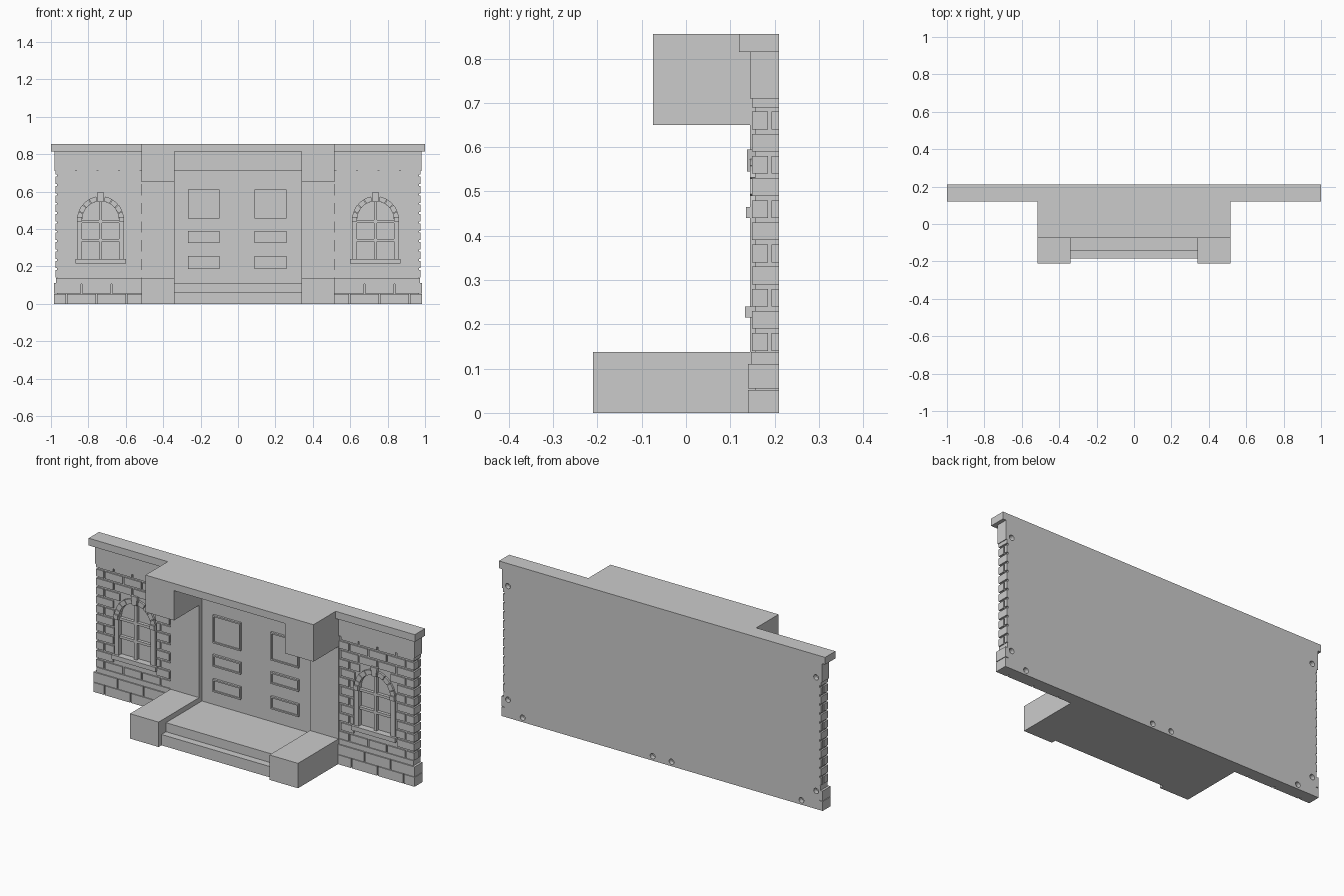
import bpy, bmesh, math
from mathutils import Matrix, Vector

if "Cube" in bpy.data.objects:
    bpy.data.objects.remove(bpy.data.objects["Cube"], do_unlink=True)

GREY = (0.6, 0.6, 0.6, 1)
stone = bpy.data.materials.new("grey stone")
stone.use_nodes = True
stone.diffuse_color = GREY
stone.node_tree.nodes["Principled BSDF"].inputs["Base Color"].default_value = GREY


def add_box(bm, x0, x1, y0, y1, z0, z1):
    mid = Vector((x0 + x1, y0 + y1, z0 + z1)) / 2
    size = Matrix.Diagonal((x1 - x0, y1 - y0, z1 - z0, 1))
    bmesh.ops.create_cube(bm, size=1, matrix=Matrix.Translation(mid) @ size)


def add_prism(bm, outline, y0, y1):
    """Extrude an x/z outline from y0 to y1."""
    face = bm.faces.new([bm.verts.new((x, y0, z)) for x, z in outline])
    top = bmesh.ops.extrude_face_region(bm, geom=[face])["geom"]
    bmesh.ops.translate(bm, vec=(0, y1 - y0, 0),
                        verts=[v for v in top if isinstance(v, bmesh.types.BMVert)])


def finish(name, bm):
    bmesh.ops.recalc_face_normals(bm, faces=bm.faces)
    mesh = bpy.data.meshes.new(name)
    bm.to_mesh(mesh)
    bm.free()
    mesh.materials.append(stone)
    obj = bpy.data.objects.new(name, mesh)
    bpy.context.collection.objects.link(obj)
    return obj


def boxes(name, items, mirror=False):
    bm = bmesh.new()
    for x0, x1, *rest in items:
        add_box(bm, x0, x1, *rest)
        if mirror:
            add_box(bm, -x1, -x0, *rest)
    return finish(name, bm)


BACK, FRONT, END = 0.21, 0.156, 0.967       # wall core limits
DOOR, INNER, OUTER = 0.34, 0.515, 0.98      # doorway, pilaster, wall edges
WIN_X, SPRING, SILL, RADIUS, OPEN = 0.735, 0.45, 0.24, 0.125, 0.098


def arc(cx, r, a0, a1, steps):
    angles = [math.radians(a0 + (a1 - a0) * i / steps) for i in range(steps + 1)]
    return [(cx + r * math.cos(a), SPRING + r * math.sin(a)) for a in angles]


# Wall core with doorway, window openings and peg holes cut out
wall = boxes("wall_core", [(-END, END, FRONT, BACK, 0, 0.85)])
bm = bmesh.new()
add_box(bm, -DOOR, DOOR, 0.1, 0.17, 0.11, 0.715)
for s in (-1, 1):
    cx = s * WIN_X
    add_prism(bm, [(cx - OPEN, SILL), (cx + OPEN, SILL)] + arc(cx, OPEN, 0, 180, 16), 0.1, 0.17)
    for x, z in ((0.945, 0.73), (0.945, 0.1), (0.855, 0.025), (0.058, 0.025)):
        place = Matrix.Translation((s * x, 0.21, z)) @ Matrix.Rotation(math.pi / 2, 4, "X")
        bmesh.ops.create_cone(bm, cap_ends=True, segments=16, radius1=0.015,
                              radius2=0.015, depth=0.05, matrix=place)
cutter = finish("opening_cutter", bm)
cutter.hide_render = True
cutter.hide_viewport = True
cut = wall.modifiers.new("openings", "BOOLEAN")
cut.object = cutter
cut.solver = "EXACT"

# Cornice, frieze, pilasters
boxes("cornice", [(-1, 1, 0.12, BACK, 0.815, 0.855)])
boxes("frieze", [(-OUTER, OUTER, 0.145, 0.16, 0.71, 0.82)])
boxes("frieze_end", [(0.96, OUTER, 0.145, BACK, 0.71, 0.82)], True)
boxes("pilaster", [(DOOR, INNER, 0.145, 0.16, 0, 0.715)], True)

# Canopy: thin roof slab with two hanging blocks
boxes("canopy_slab", [(-INNER, INNER, -0.075, 0.16, 0.815, 0.855)])
boxes("canopy_block", [(DOOR, INNER, -0.075, 0.16, 0.65, 0.815)], True)

# Steps and side blocks
boxes("step_side_block", [(DOOR, INNER, -0.21, 0.16, 0, 0.138)], True)
boxes("lower_step", [(-DOOR, DOOR, -0.185, -0.14, 0, 0.06)])
boxes("landing", [(-DOOR, DOOR, -0.145, 0.17, 0, 0.11)])

# Plinth made of two courses of long blocks
plinth = []
for row in range(2):
    z0, z1 = row * 0.055, row * 0.055 + 0.052 + row * 0.003
    edges = [INNER, 0.68, 0.84, 0.985] if row else [INNER, 0.6, 0.76, 0.92, 0.985]
    for a, b in zip(edges, edges[1:]):
        plinth.append((a, b - (0.006 if b < 0.985 else 0), 0.14, 0.16, z0, z1))
    plinth.append((0.96, 0.985, 0.16, BACK, z0, z1))
boxes("plinth", plinth, True)
boxes("plinth_band", [(INNER, 0.972, 0.147, 0.16, 0.105, 0.138),
                      (0.96, 0.972, 0.147, BACK, 0.105, 0.138)], True)

# Brick courses, left out where the windows sit
bricks = []
PITCH, LENGTH, GAP = 0.05, 0.115, 0.01
for row in range(12):
    z0 = 0.14 + row * PITCH
    z1 = min(z0 + PITCH - GAP, 0.71)
    half = 0
    if z1 > 0.21 and z0 < SPRING + RADIUS:
        half = RADIUS + 0.006
        if z0 > SPRING:
            half = math.sqrt(max(half ** 2 - (z0 - SPRING) ** 2, 0))
    x = OUTER - 0.004
    first = LENGTH if row % 2 else LENGTH / 2
    while x > INNER + 0.01:
        end = max(x - first, INNER)
        a, b = end + (GAP if end > INNER else 0), x
        for lo, hi in ((a, min(b, WIN_X - half)), (max(a, WIN_X + half), b)) if half else ((a, b),):
            if hi - lo > 0.008:
                bricks.append((lo, hi, 0.149, 0.16, z0, z1))
        x, first = end, LENGTH
    # wall end bricks
    split = ((0.149, 0.185), (0.193, BACK)) if row % 2 == 0 else ((0.149, BACK),)
    for y0, y1 in split:
        bricks.append((0.96, OUTER - 0.004, y0, y1, z0, z1))
boxes("bricks", bricks, True)

# Arched windows: jambs, arch stones, keystone, imposts, sill, glazing bars
for s, side in ((1, "left"), (-1, "right")):
    cx = s * WIN_X
    bm = bmesh.new()
    for j in (-1, 1):
        lo, hi = sorted((cx + j * OPEN, cx + j * RADIUS))
        add_box(bm, lo, hi, 0.145, 0.165, SILL, SPRING)
        add_box(bm, lo, hi, 0.136, 0.165, SPRING - 0.01, SPRING + 0.015)
    for i in range(9):
        a0, a1 = i * 20 + 0.8, (i + 1) * 20 - 0.8
        add_prism(bm, arc(cx, OPEN, a0, a1, 2) + arc(cx, RADIUS, a1, a0, 2), 0.145, 0.165)
    add_prism(bm, [(cx - 0.013, 0.545), (cx + 0.013, 0.545), (cx + 0.02, 0.595),
                   (cx - 0.02, 0.595)], 0.138, 0.165)
    finish(side + "_window_surround", bm)
    boxes(side + "_window_sill", [(cx - 0.135, cx + 0.135, 0.133, 0.165, 0.215, SILL)])
    boxes(side + "_window_bars",
          [(cx - 0.008, cx + 0.008, 0.152, 0.175, SILL, SPRING + OPEN)]
          + [(cx - OPEN, cx + OPEN, 0.153, 0.175, z - 0.007, z + 0.007) for z in (0.34, 0.44)])

# Door panels: raised rim around a slightly raised field
panels = []
for cx in (-0.183, 0.173):
    for z0, z1 in ((0.455, 0.61), (0.325, 0.39), (0.185, 0.255)):
        x0, x1, t = cx - 0.085, cx + 0.085, 0.008
        panels += [(x0, x1, 0.158, 0.172, z0, z0 + t), (x0, x1, 0.158, 0.172, z1 - t, z1),
                   (x0, x0 + t, 0.158, 0.172, z0 + t, z1 - t),
                   (x1 - t, x1, 0.158, 0.172, z0 + t, z1 - t),
                   (x0 + t, x1 - t, 0.165, 0.172, z0 + t, z1 - t)]
boxes("door_panels", panels)
